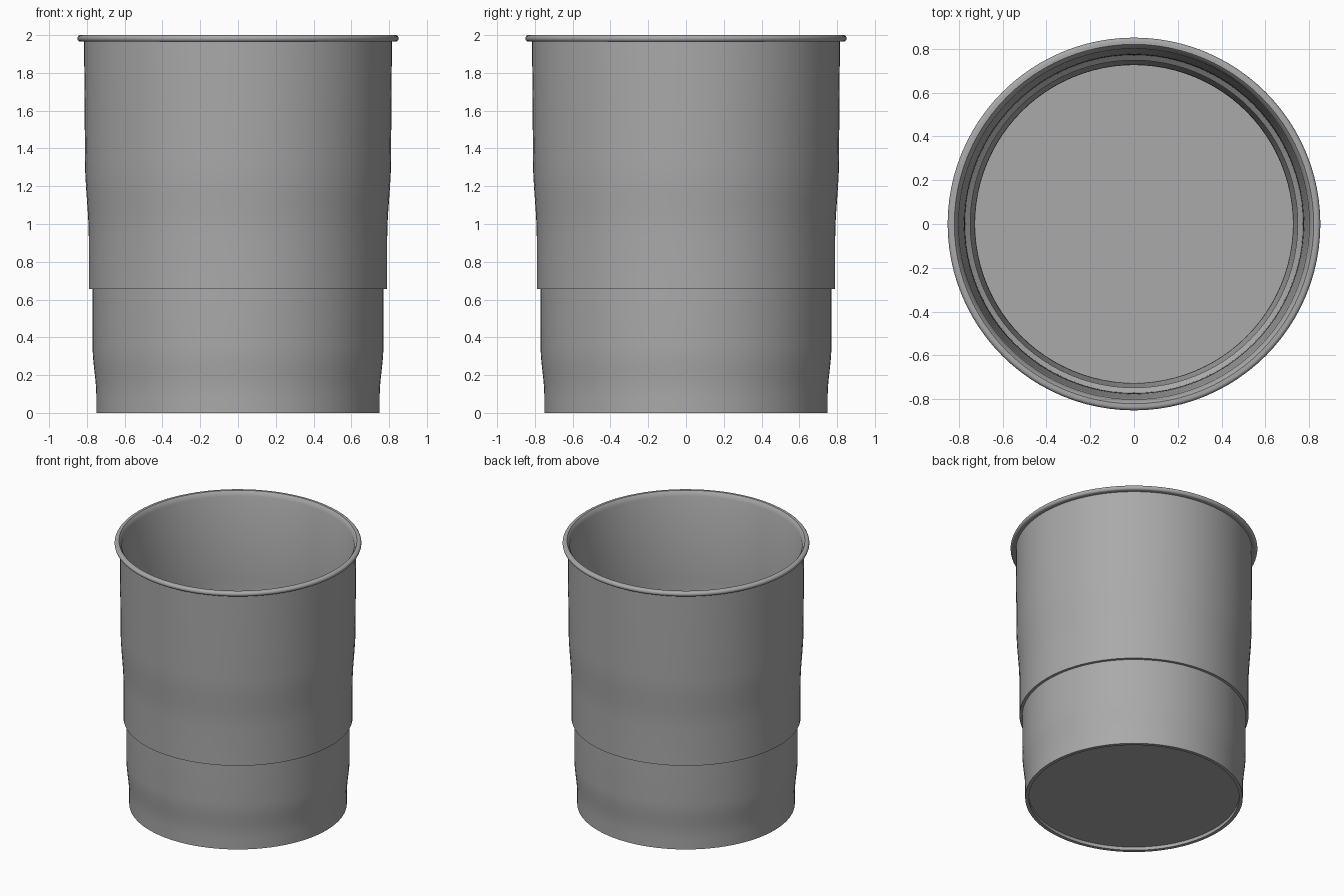
import bpy, bmesh, math

cube = bpy.data.objects.get("Cube")
if cube:
    bpy.data.objects.remove(cube, do_unlink=True)

grey = bpy.data.materials.new("mid grey")
grey.use_nodes = True
colour = (0.4, 0.4, 0.4, 1)
grey.diffuse_color = colour
grey.node_tree.nodes["Principled BSDF"].inputs["Base Color"].default_value = colour


def lathe(name, profile, steps=96):
    """Spin a profile of (radius, height) points around the z axis."""
    bm = bmesh.new()
    verts = [bm.verts.new((r, 0, z)) for r, z in profile]
    edges = [bm.edges.new(pair) for pair in zip(verts, verts[1:])]
    bmesh.ops.spin(bm, geom=verts + edges, axis=(0, 0, 1), cent=(0, 0, 0),
                   angle=math.tau, steps=steps)
    bmesh.ops.remove_doubles(bm, verts=bm.verts, dist=0.0001)
    bmesh.ops.recalc_face_normals(bm, faces=bm.faces)
    mesh = bpy.data.meshes.new(name)
    bm.to_mesh(mesh)
    bm.free()
    mesh.materials.append(grey)
    obj = bpy.data.objects.new(name, mesh)
    bpy.context.collection.objects.link(obj)
    bpy.ops.object.select_all(action="DESELECT")
    obj.select_set(True)
    bpy.context.view_layer.objects.active = obj
    bpy.ops.object.shade_smooth_by_angle(angle=math.radians(35))
    return obj


def ease(r0, z0, r1, z1, count=6):
    """Soft S-shaped change of radius between two heights."""
    return [(r0 + (r1 - r0) * t * t * (3 - 2 * t), z0 + (z1 - z0) * t)
            for t in (i / count for i in range(count + 1))]


# Outer wall: narrow foot, soft swell, sharp step, second swell
outer = ([(0, 0.025), (0.725, 0.025), (0.725, 0), (0.75, 0)]
         + ease(0.75, 0.09, 0.77, 0.35)
         + [(0.77, 0.655), (0.79, 0.655)]
         + ease(0.79, 0.93, 0.81, 1.33)
         + [(0.815, 1.965)])

# Rolled rim with a rounded outer edge
rim = [(0.834 + 0.0165 * math.cos(a), 1.9825 + 0.0175 * math.sin(a))
       for a in (math.radians(d) for d in range(-90, 91, 15))]

# Inner wall follows the outer one down to the floor
inner = ([(0.82, 2.0), (0.812, 1.99), (0.8, 1.965)]
         + ease(0.793, 1.33, 0.772, 0.93)
         + [(0.77, 0.68), (0.747, 0.66)]
         + ease(0.747, 0.35, 0.725, 0.09)
         + [(0.725, 0.05), (0, 0.05)])

lathe("cup_body", outer + rim + inner)
